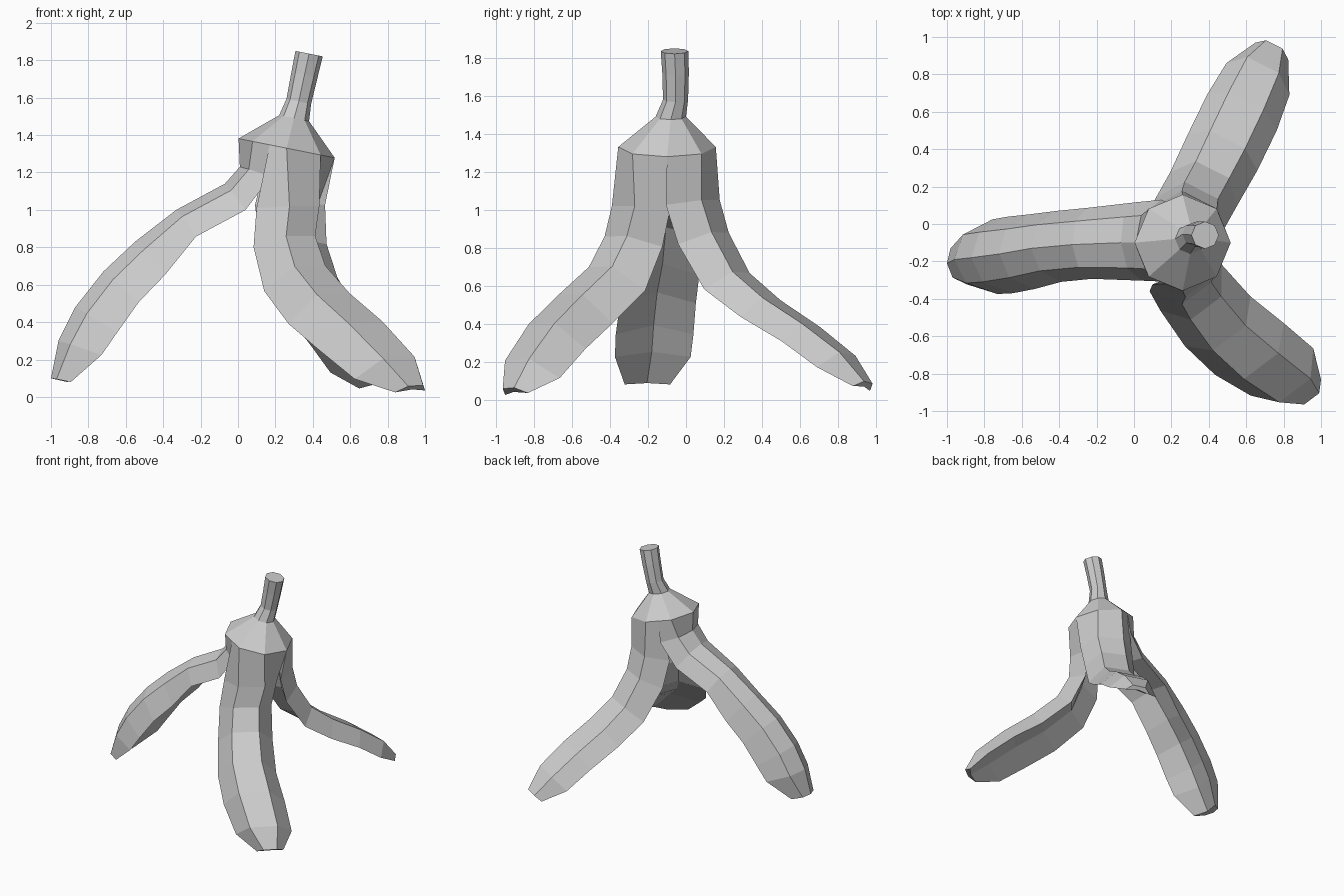
import bpy, bmesh, math
from mathutils import Vector

if "Cube" in bpy.data.objects:
    bpy.data.objects.remove(bpy.data.objects["Cube"])

grey = bpy.data.materials.new("peel grey")
grey.use_nodes = True
COLOUR = (0.6, 0.6, 0.6, 1)
grey.diffuse_color = COLOUR
grey.node_tree.nodes["Principled BSDF"].inputs["Base Color"].default_value = COLOUR

TILT = -0.2  # slope of the crown rim and stem rings along x
RIM = (0.26, -0.1, 1.33, 0.257)


def ring_point(ring, degrees, chord=1.0):
    x, y, z, r = ring
    a = math.radians(degrees)
    dx, dy = r * chord * math.cos(a), r * chord * math.sin(a)
    return Vector((x + dx, y + dy, z + TILT * dx))


def loft(name, sections):
    """Skin a row of equal closed sections and cap both ends."""
    bm = bmesh.new()
    rows = [[bm.verts.new(p) for p in s] for s in sections]
    n = len(rows[0])
    for a, b in zip(rows, rows[1:]):
        for i in range(n):
            j = (i + 1) % n
            bm.faces.new((a[i], a[j], b[j], b[i]))
    bm.faces.new(rows[0])
    bm.faces.new(rows[-1])
    bmesh.ops.recalc_face_normals(bm, faces=bm.faces)
    mesh = bpy.data.meshes.new(name)
    bm.to_mesh(mesh)
    bm.free()
    mesh.materials.append(grey)
    obj = bpy.data.objects.new(name, mesh)
    bpy.context.collection.objects.link(obj)
    return obj


# Stem and sloping shoulder
rings = [RIM, (0.3, -0.08, 1.49, 0.08), (0.325, -0.055, 1.58, 0.066),
         (0.355, -0.055, 1.72, 0.07), (0.38, -0.06, 1.835, 0.073)]
loft("stem_and_crown", [[ring_point(r, k * 45) for k in range(8)] for r in rings])


def peel(name, angles, profile, heading, roll, stations):
    """Peel strip: starts on the crown rim, then follows its outer centre line.
    profile: (across, drop) per outer point; station: x, y, z, half width, depth."""
    h = math.radians(heading)
    outward = Vector((math.cos(h), math.sin(h), 0.5))
    # Points halfway along a rim edge lie on the chord
    rim = [ring_point(RIM, a, 1 if a % 45 == 0 else math.cos(math.pi / 8)) for a in angles]
    middle = sum(rim, Vector()) / len(rim)
    sections = [rim + [Vector(RIM[:3]).lerp(middle, 0.8)]]
    pts = [Vector(s[:3]) for s in stations]
    for i, (p, s) in enumerate(zip(pts, stations)):
        before = pts[i - 1] if i else p + Vector((0, 0, 0.15))
        after = pts[min(i + 1, len(pts) - 1)]
        twist = roll * i / len(pts)
        side = Vector((-math.sin(h), math.cos(h), twist)).normalized()
        out = (after - before).cross(side).normalized()
        if out.dot(outward) < 0:
            out.negate()
        w, d = s[3:]
        hollow = min(0.65, 0.45 + 0.1 * i)  # thin shell on top, fuller below
        sections.append([p + side * w * u - out * d * v for u, v in profile]
                        + [p - out * d * hollow])
    return loft(name, sections)


FOUR = [(-1, 1), (-0.5, 0), (0.5, 0), (1, 1)]
FIVE = [(-1, 1), (-0.65, 0.25), (0, 0), (0.65, 0.25), (1, 1)]

# Peel strip toward the right side
peel("right_peel", [112.5, 135, 180, 225, 247.5], FIVE, 184, 0, [
    (0.01, -0.1, 1.23, 0.22, 0.16), (-0.07, -0.1, 1.14, 0.21, 0.17),
    (-0.33, -0.11, 1.0, 0.19, 0.17), (-0.55, -0.13, 0.83, 0.19, 0.23),
    (-0.72, -0.16, 0.67, 0.2, 0.24), (-0.87, -0.18, 0.48, 0.205, 0.25),
    (-0.96, -0.19, 0.3, 0.2, 0.23), (-1.0, -0.21, 0.1, 0.12, 0.1)])

# Peel strip toward the front left
peel("front_peel", [247.5, 270, 315, 360], FOUR, 307, 0.06, [
    (0.355, -0.33, 1.02, 0.2, 0.16), (0.335, -0.37, 0.86, 0.195, 0.17),
    (0.385, -0.45, 0.7, 0.205, 0.19), (0.51, -0.61, 0.55, 0.22, 0.19),
    (0.68, -0.76, 0.4, 0.23, 0.18), (0.86, -0.89, 0.21, 0.21, 0.16),
    (0.95, -0.935, 0.06, 0.1, 0.06)])

# Peel strip toward the back left
peel("back_peel", [0, 45, 90, 112.5], FOUR, 63, -0.15, [
    (0.35, 0.13, 1.05, 0.21, 0.16), (0.36, 0.18, 0.88, 0.2, 0.16),
    (0.42, 0.29, 0.67, 0.2, 0.15), (0.5, 0.45, 0.53, 0.21, 0.13),
    (0.6, 0.66, 0.39, 0.21, 0.12), (0.69, 0.85, 0.24, 0.19, 0.12),
    (0.75, 0.96, 0.09, 0.1, 0.05)])
